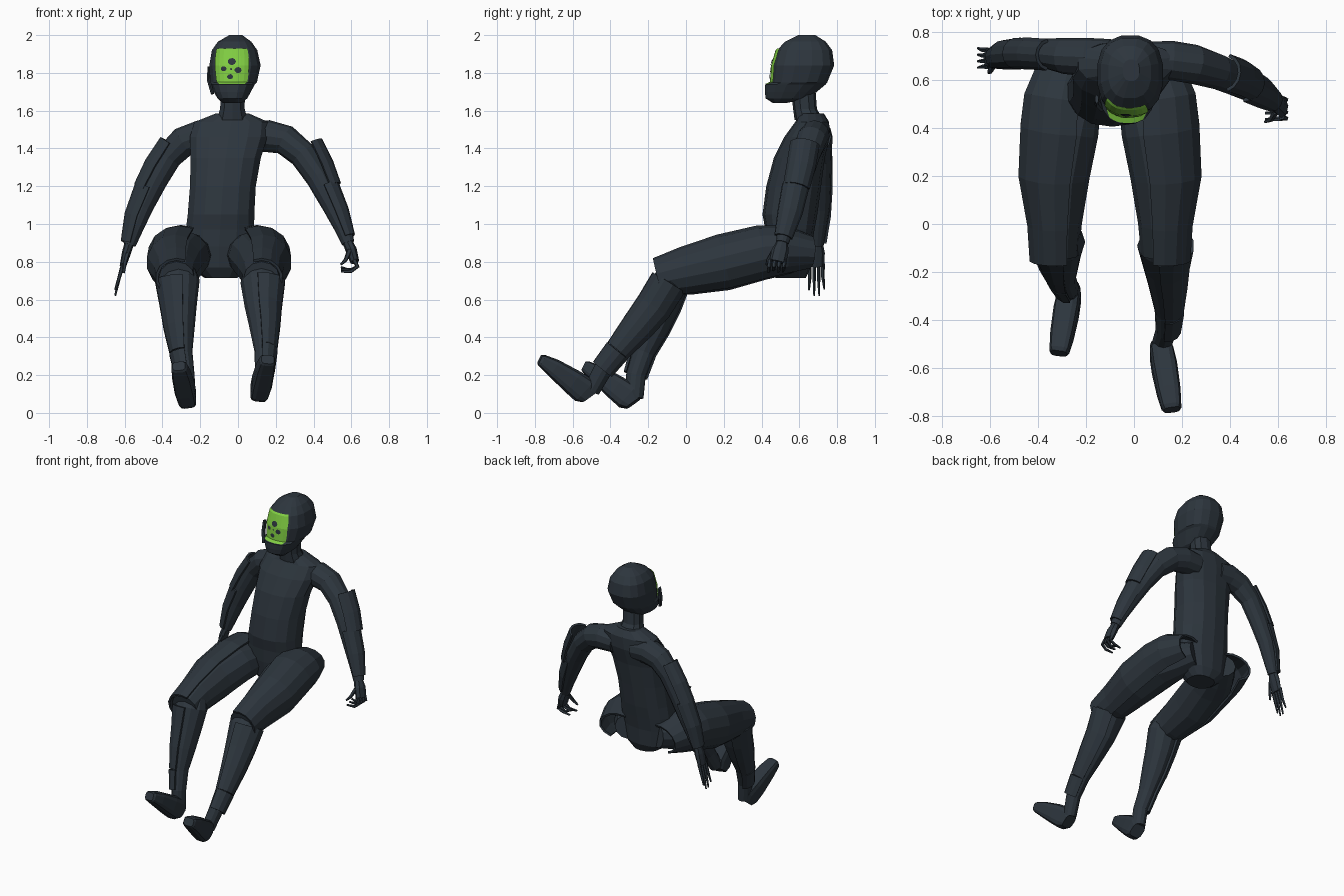
import bpy, bmesh, math
from mathutils import Vector


def material(name, col):
    m = bpy.data.materials.new(name)
    m.diffuse_color = (*col, 1)
    return m


DARK = material("dark slate", (0.026, 0.036, 0.047))
GREEN = material("lime green", (0.22, 0.62, 0.055))


def mesh_object(name, rings, mat=DARK, closed=True, capped=True):
    """Skin a list of point rings into one object."""
    bm = bmesh.new()
    vs = [[bm.verts.new(p) for p in r] for r in rings]
    n = len(rings[0])
    for r, s in zip(vs, vs[1:]):
        for i in range(n if closed else n - 1):
            j = (i + 1) % n
            bm.faces.new((r[i], r[j], s[j], s[i]))
    if capped:
        bm.faces.new(vs[0])
        bm.faces.new(vs[-1])
    bmesh.ops.recalc_face_normals(bm, faces=bm.faces)
    me = bpy.data.meshes.new(name)
    bm.to_mesh(me)
    bm.free()
    me.materials.append(mat)
    ob = bpy.data.objects.new(name, me)
    bpy.context.collection.objects.link(ob)
    return ob


def spow(v, e):
    return math.copysign(abs(v) ** e, v)


def loft(name, rows, n=14, power=2.3):
    """Rows of (z, centre x, centre y, half width, half depth)."""
    rings = []
    for z, cx, cy, rx, ry in rows:
        rings.append([(cx + rx * spow(math.cos(a), 2 / power),
                       cy + ry * spow(math.sin(a), 2 / power), z)
                      for a in (2 * math.pi * (i + .5) / n for i in range(n))])
    return mesh_object(name, rings)


def tube(name, path, ref, n=12, arc=None, grow=0.0, power=2.0):
    """Sweep ellipses along (x, y, z, ra, rb); arc gives an open armour shell."""
    pts = [Vector(p[:3]) for p in path]
    rings = []
    for i, p in enumerate(path):
        t = (pts[min(i + 1, len(pts) - 1)] - pts[max(i - 1, 0)]).normalized()
        a = Vector(ref)
        a = (a - t * a.dot(t)).normalized()
        b = t.cross(a)
        if arc:
            k = n // 2 + 1
            angs = [math.radians(arc[0] + (arc[1] - arc[0]) * j / (k - 1)) for j in range(k)]
        else:
            off = .5 if power > 2 else 0
            angs = [2 * math.pi * (j + off) / n for j in range(n)]
        e = 2 / power
        rings.append([pts[i] + a * (p[3] + grow) * spow(math.cos(q), e)
                      + b * (p[4] + grow) * spow(math.sin(q), e) for q in angs])
    ob = mesh_object(name, rings, closed=not arc, capped=not arc)
    if arc:
        m = ob.modifiers.new("thickness", 'SOLIDIFY')
        m.thickness, m.offset = 0.014, 0
    return ob


X, Y = (1, 0, 0), (0, 1, 0)

# Torso, pelvis and neck
loft("torso", [(.715, -.09, .555, .09, .08), (.77, -.10, .55, .16, .11), (.88, -.10, .545, .18, .12),
               (.97, -.095, .55, .185, .13), (1.05, -.09, .55, .18, .145), (1.2, -.08, .57, .178, .145),
               (1.35, -.065, .60, .19, .135), (1.46, -.05, .64, .21, .12), (1.54, -.035, .668, .20, .09),
               (1.585, -.03, .665, .09, .065)])
loft("neck", [(1.55, -.03, .65, .085, .075), (1.61, -.03, .63, .068, .063), (1.72, -.025, .62, .065, .065)], 10)

# Helmet with projecting chin guard
HEAD = [(1.64, -.03, .495, .05, .035), (1.665, -.03, .535, .08, .115), (1.70, -.03, .555, .10, .14),
        (1.738, -.028, .578, .118, .163), (1.75, -.022, .60, .124, .15), (1.84, -.016, .622, .138, .165),
        (1.92, -.018, .628, .122, .148), (1.965, -.018, .632, .09, .11), (2.0, -.012, .64, .035, .045)]
loft("helmet", HEAD, 16, 2.5)
tube("helmet_side_bar", [(-.155, .52, 1.83, .02, .008), (-.155, .505, 1.76, .02, .01),
                         (-.135, .48, 1.69, .015, .01)], Y, 6)


def face_point(x, z, lift):
    """Point on the front of the helmet, lifted outward."""
    for r, s in zip(HEAD, HEAD[1:]):
        if z <= s[0]:
            f = (z - r[0]) / (s[0] - r[0])
            cx, cy, rx, ry = (u + (v - u) * f for u, v in zip(r[1:], s[1:]))
            w = min(1, abs((x - cx) / rx))
            return (x, cy - ry * (1 - w ** 2.5) ** .4 - lift, z)


# Visor with round spots
visor = []
for z, h in ((1.742, .07), (1.752, .082), (1.80, .088), (1.84, .09), (1.88, .089), (1.92, .084), (1.93, .078)):
    visor.append([face_point(-.032 + h * (i / 4 - 1), z, .006) for i in range(9)])
mesh_object("visor", visor, GREEN, closed=False, capped=False)
for x, z, r in ((-.033, 1.86, .022), (-.076, 1.822, .015), (.0, 1.815, .019), (-.042, 1.78, .016),
                (-.037, 1.82, .006)):
    outer = [face_point(x + r * math.cos(a), z + r * .85 * math.sin(a), .010)
             for a in (math.pi * 2 * i / 9 for i in range(9))]
    mid = [face_point(x, z, .011)] * 9
    mesh_object("visor_spot", [outer, mid], capped=False)

# Thighs with armour shells, mirrored about the hip centre
THIGH = [(-.20, .62, .85, .10, .085), (-.25, .52, .84, .12, .11), (-.295, .40, .835, .15, .132),
         (-.33, .2, .79, .145, .143), (-.327, 0, .745, .11, .122), (-.325, -.13, .715, .095, .088)]
SHELL = [(-.27, .655, .85, .125, .085), (-.30, .52, .86, .155, .128), (-.308, .40, .845, .162, .142),
         (-.33, .2, .795, .148, .146), (-.327, 0, .75, .113, .125), (-.325, -.15, .715, .105, .10)]


def flip(path, c):
    return [(2 * c - p[0], *p[1:]) for p in path]


tube("left_thigh", THIGH, X)
tube("right_thigh", flip(THIGH, -.1), X)
tube("left_thigh_shell", SHELL, X, 14, arc=(65, 245))
tube("right_thigh_shell", flip(SHELL, -.1), X, 14, arc=(115, -65))

# Shins and feet
LSHIN = [(-.315, -.045, .76, .09, .075), (-.315, -.075, .70, .112, .095), (-.31, -.12, .57, .092, .09),
         (-.305, -.17, .45, .076, .08), (-.295, -.225, .32, .054, .058), (-.275, -.265, .2, .045, .052),
         (-.265, -.275, .08, .042, .05)]
RSHIN = [(.125, -.045, .76, .09, .075), (.125, -.09, .69, .112, .09), (.128, -.17, .56, .092, .088),
         (.135, -.25, .46, .076, .078), (.14, -.36, .33, .054, .057), (.135, -.44, .23, .045, .05),
         (.115, -.50, .12, .042, .045)]
for side, shin, arc in (("left", LSHIN, (80, 250)), ("right", RSHIN, (100, -70))):
    tube(side + "_shin", shin, X)
    tube(side + "_shin_shell", shin[1:5], X, arc=arc, grow=.008)
    tube(side + "_ankle_plate", shin[4:6], X, arc=arc, grow=.01)
FOOT = [(.108, -.515, .085, .042, .045), (.115, -.54, .12, .05, .075), (.127, -.60, .165, .054, .068),
        (.145, -.70, .238, .05, .05), (.156, -.762, .277, .042, .034), (.158, -.774, .283, .034, .026)]
tube("right_foot", FOOT, X, 12, power=3.6)
tube("left_foot", [(p[0], p[1] + .235, p[2] - .035, p[3], p[4]) for p in flip(FOOT, -.0775)], X, 12, power=3.6)

# Arms with upper and lower plates
RARM = [(.06, .68, 1.46, .08, .075), (.16, .68, 1.465, .082, .085), (.25, .665, 1.445, .082, .08),
        (.345, .635, 1.365, .075, .073), (.425, .60, 1.245, .069, .066), (.50, .56, 1.10, .058, .056),
        (.555, .53, .98, .045, .045), (.583, .51, .90, .034, .034)]
LARM = [(-.10, .69, 1.46, .08, .075), (-.20, .695, 1.465, .08, .085), (-.29, .70, 1.435, .075, .08),
        (-.37, .71, 1.355, .062, .072), (-.44, .71, 1.23, .058, .066), (-.505, .71, 1.09, .053, .056),
        (-.55, .70, .97, .043, .045), (-.575, .695, .89, .034, .034)]
RPLATES = ([(.375, .63, 1.42, .075, .07), (.43, .61, 1.30, .074, .074), (.475, .585, 1.19, .068, .068)],
           [(.465, .58, 1.20, .066, .064), (.525, .55, 1.06, .06, .058), (.575, .515, .93, .042, .04)])
LPLATES = ([(-.345, .705, 1.42, .062, .07), (-.42, .71, 1.30, .062, .074), (-.485, .71, 1.18, .06, .066)],
           [(-.475, .71, 1.195, .06, .066), (-.54, .705, 1.04, .055, .056), (-.575, .695, .90, .042, .04)])
for side, arm, plates, mid in (("left", LARM, LPLATES, 270), ("right", RARM, RPLATES, 90)):
    tube(side + "_arm", arm, Y)
    tube(side + "_upper_arm_plate", plates[0], Y, arc=(mid - 75, mid + 75))
    tube(side + "_forearm_plate", plates[1], Y, arc=(mid - 95, mid + 95))

# Left hand: straight fingers hanging down
tube("left_palm", [(-.575, .695, .90, .03, .025), (-.59, .69, .85, .045, .024), (-.61, .69, .775, .042, .017)], Y, 8)
for i in range(4):
    y, d = .655 + .023 * i, (.03, 0, 0, .035)[i]
    tube("left_finger", [(-.608, y, .79, .011, .012), (-.628, y, .72, .01, .01),
                         (-.65, y + .004 * (i - 1), .62 + d, .005, .005)], Y, 5)
tube("left_thumb", [(-.585, .66, .85, .014, .014), (-.60, .635, .79, .011, .011), (-.605, .63, .74, .006, .006)], Y, 5)

# Right hand: fingers curled inward
tube("right_palm", [(.58, .51, .905, .03, .027), (.60, .50, .86, .045, .03), (.618, .485, .80, .045, .024)], Y, 8)
for i in range(4):
    y = .445 + .026 * i
    tube("right_finger", [(.615, y, .81, .012, .014), (.632, y - .005, .775, .011, .012),
                          (.60, y - .008, .75 + .008 * (i % 2), .01, .01),
                          (.545, y - .01, .748 + .012 * (i % 3), .006, .006)], Y, 5)
tube("right_thumb", [(.59, .465, .86, .014, .014), (.57, .435, .81, .011, .011), (.545, .425, .785, .006, .006)], Y, 5)
